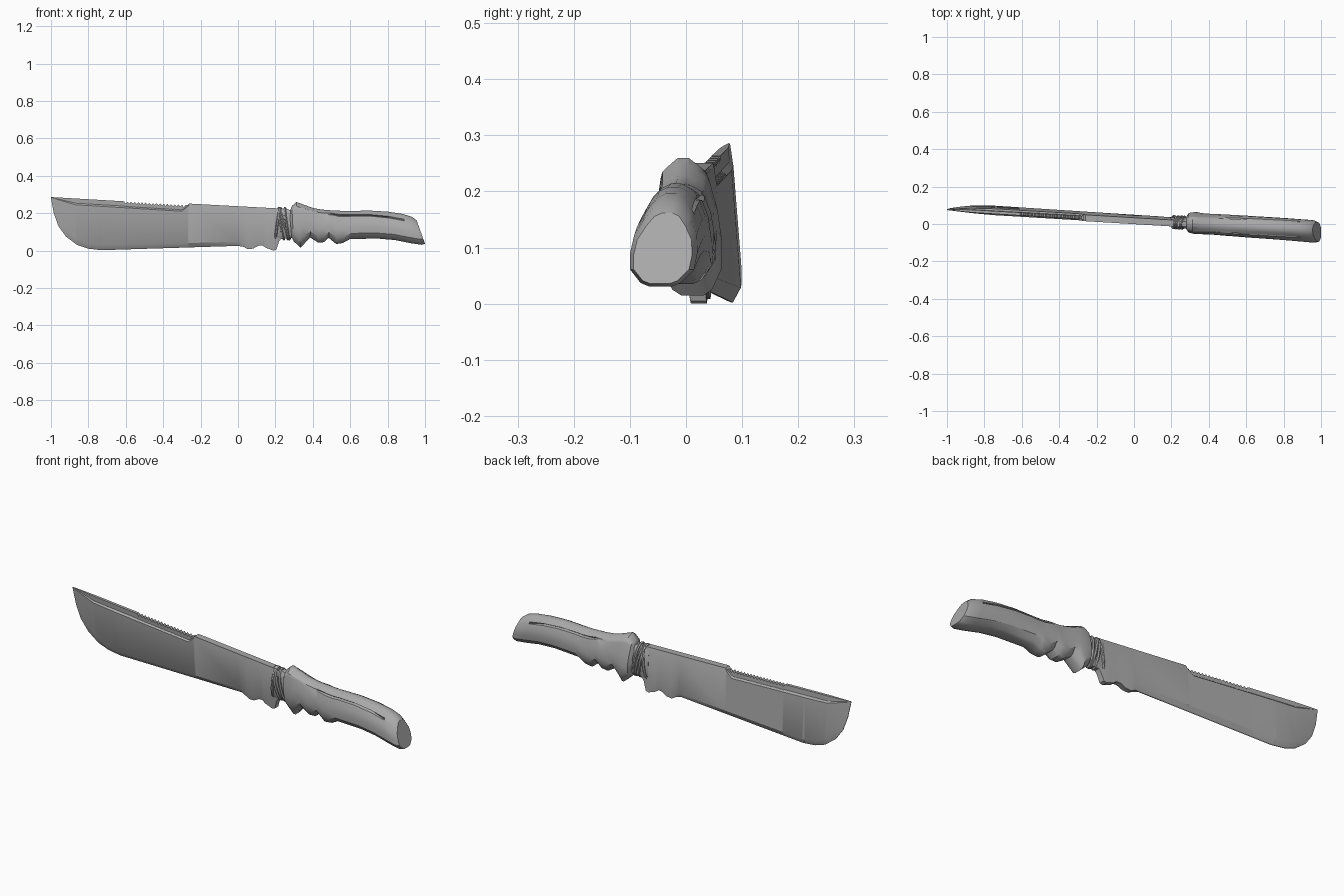
import bpy, bmesh, math

cube = bpy.data.objects.get("Cube")
if cube:
    bpy.data.objects.remove(cube)

steel = bpy.data.materials.new("plain grey")
steel.use_nodes = True
GREY = (0.4, 0.4, 0.4, 1)
steel.diffuse_color = GREY
steel.node_tree.nodes["Principled BSDF"].inputs["Base Color"].default_value = GREY


def ramp(keys, x):
    """Piecewise linear value from (x, value) keys."""
    if x <= keys[0][0]:
        return keys[0][1]
    for (xa, va), (xb, vb) in zip(keys, keys[1:]):
        if x <= xb:
            return va + (vb - va) * (x - xa) / (xb - xa)
    return keys[-1][1]


def place(x, side, z):
    """Put a point on the slightly turned and rolled centre plane."""
    roll = ramp([(0.3, -0.08), (0.9, 0.08)], x)
    return (x, 0.025 - 0.064 * x + roll * (z - 0.13) + side, z)


def finish(obj):
    obj.data.materials.clear()
    obj.data.materials.append(steel)
    bpy.ops.object.select_all(action="DESELECT")
    obj.select_set(True)
    bpy.context.view_layer.objects.active = obj
    bpy.ops.object.shade_smooth_by_angle(angle=math.radians(32))


def loft(name, rings):
    """Skin closed rings of (x, side, z) points and cap both ends."""
    bm = bmesh.new()
    rows = [[bm.verts.new(place(*p)) for p in ring] for ring in rings]
    n = len(rows[0])
    for a, b in zip(rows, rows[1:]):
        for i in range(n):
            j = (i + 1) % n
            bm.faces.new((a[i], a[j], b[j], b[i]))
    bm.faces.new(rows[0][::-1])
    bm.faces.new(rows[-1])
    bmesh.ops.remove_doubles(bm, verts=bm.verts, dist=0.0004)
    bmesh.ops.recalc_face_normals(bm, faces=bm.faces)
    mesh = bpy.data.meshes.new(name)
    bm.to_mesh(mesh)
    bm.free()
    obj = bpy.data.objects.new(name, mesh)
    bpy.context.collection.objects.link(obj)
    finish(obj)


def mirrored(half):
    """Close a half section, listed bottom to top, into a full ring."""
    return half + [(x, -s, z) for x, s, z in reversed(half)]


# Blade: spine, saw recess, flat and cutting edge as height profiles along x
spine = [(-1, 0.286), (-0.62, 0.264), (-0.27, 0.243), (-0.26, 0.251), (0.24, 0.224)]
recess = [(-1, 0.284), (-0.87, 0.245), (-0.3, 0.21), (-0.262, 0.243), (0.24, 0.216)]
bevel = [(-1, 0.282), (-0.97, 0.21), (-0.93, 0.13), (-0.86, 0.062), (-0.8, 0.036),
         (-0.74, 0.028), (0, 0.047), (0.14, 0.045), (0.24, 0.085)]
edge = [(-1, 0.28), (-0.985, 0.2), (-0.96, 0.13), (-0.92, 0.075), (-0.86, 0.03),
        (-0.8, 0.01), (-0.73, 0.002), (0, 0.025), (0.03, 0.02), (0.05, 0.008),
        (0.08, 0.01), (0.11, 0.026), (0.13, 0.028), (0.15, 0.014), (0.19, 0),
        (0.205, 0.005), (0.22, 0.05), (0.24, 0.075)]
thick = [(-1, 0.002), (-0.87, 0.013), (-0.75, 0.017), (0.24, 0.018)]
edge_thick = [(-1, 0.0015), (0, 0.002), (0.03, 0.012), (0.24, 0.015)]
spine_thick = [(-1, 0.001), (-0.87, 0.007), (-0.28, 0.009), (-0.26, 0.017), (0.24, 0.017)]

TEETH = 17
saw = [-0.61 + 0.33 * i / (2 * TEETH) for i in range(2 * TEETH + 1)]
stations = {k[0] for keys in (spine, recess, bevel, edge, thick) for k in keys} | set(saw)
rings = []
for x in sorted(stations):
    top = ramp(spine, x)
    if x in saw and saw.index(x) % 2:
        top -= 0.011
    ledge = ramp(recess, x)
    t, ts = ramp(thick, x), ramp(spine_thick, x)
    rings.append(mirrored([
        (x, ramp(edge_thick, x), ramp(edge, x)),
        (x, t, ramp(bevel, x)),
        (x, t, ledge),
        (x, ts, ledge + 0.25 * (top - ledge)),
        (x, ts, top)]))
loft("blade", rings)

# Neck between blade and handle
oval = [(0, 0.5), (0.12, 0.9), (0.5, 1), (0.88, 0.9), (1, 0.5)]
neck = []
for x, low, high, wide in [(0.195, 0.06, 0.222, 0.02), (0.215, 0.06, 0.225, 0.026),
                           (0.26, 0.065, 0.222, 0.026), (0.3, 0.07, 0.21, 0.032)]:
    neck.append(mirrored([(x, wide * w, low + (high - low) * u) for u, w in oval]))
loft("neck", neck)

# Cord wound around the neck, each turn leaning a little differently
for number, (x, lean) in enumerate([(0.214, -0.012), (0.231, 0.014), (0.247, 0.02),
                                    (0.263, 0.012)]):
    curve = bpy.data.curves.new("cord", "CURVE")
    curve.dimensions = "3D"
    curve.bevel_depth = 0.007
    curve.bevel_resolution = 1
    path = curve.splines.new("POLY")
    path.points.add(19)
    path.use_cyclic_u = True
    for i, point in enumerate(path.points):
        a = math.tau * i / 20
        c, s = math.cos(a), math.sin(a)
        point.co = (*place(x - lean * s + 0.004 * c, 0.031 * c, 0.144 + 0.083 * s), 1)
    cord = bpy.data.objects.new(f"cord_turn_{number + 1}", curve)
    bpy.context.collection.objects.link(cord)
    bpy.ops.object.select_all(action="DESELECT")
    cord.select_set(True)
    bpy.context.view_layer.objects.active = cord
    bpy.ops.object.convert(target="MESH")
    finish(bpy.context.object)

# Handle: leaning sections given by top (x, z) and bottom (x, z)
grip = [(0.275, 0.205, 0.287, 0.07), (0.288, 0.238, 0.297, 0.05),
        (0.312, 0.26, 0.335, 0.015), (0.35, 0.246, 0.362, 0.045),
        (0.4, 0.228, 0.385, 0.07), (0.43, 0.222, 0.43, 0.042),
        (0.47, 0.217, 0.46, 0.045), (0.5, 0.215, 0.485, 0.068),
        (0.54, 0.213, 0.525, 0.035), (0.58, 0.212, 0.56, 0.04),
        (0.62, 0.212, 0.6, 0.062), (0.7, 0.214, 0.75, 0.064),
        (0.8, 0.208, 0.84, 0.056), (0.88, 0.196, 0.92, 0.04),
        (0.93, 0.18, 0.98, 0.031), (0.955, 0.162, 1, 0.036)]
width = [(0.275, 0.036), (0.29, 0.055), (0.32, 0.06), (0.37, 0.055), (0.6, 0.058),
         (0.93, 0.06), (0.955, 0.052)]
groove = [(0.46, 0), (0.54, 0.22), (0.8, 0.22), (0.88, 0)]
groove_height = [(0.5, 0.84), (0.88, 0.76)]
rings = []
for xt, zt, xb, zb in grip:
    w, cut, g = ramp(width, xt), ramp(groove, xt), ramp(groove_height, xt)
    shape = [(0, 0.35), (0.04, 0.6), (0.2, 0.95), (0.4, 1), (0.62, 0.93),
             (g, 0.74), (g + 0.02, 0.72 - cut), (g + 0.06, 0.66), (0.95, 0.42), (1, 0.16)]
    rings.append(mirrored([(xb + (xt - xb) * u, w * s, zb + (zt - zb) * u)
                           for u, s in shape]))
loft("handle", rings)
